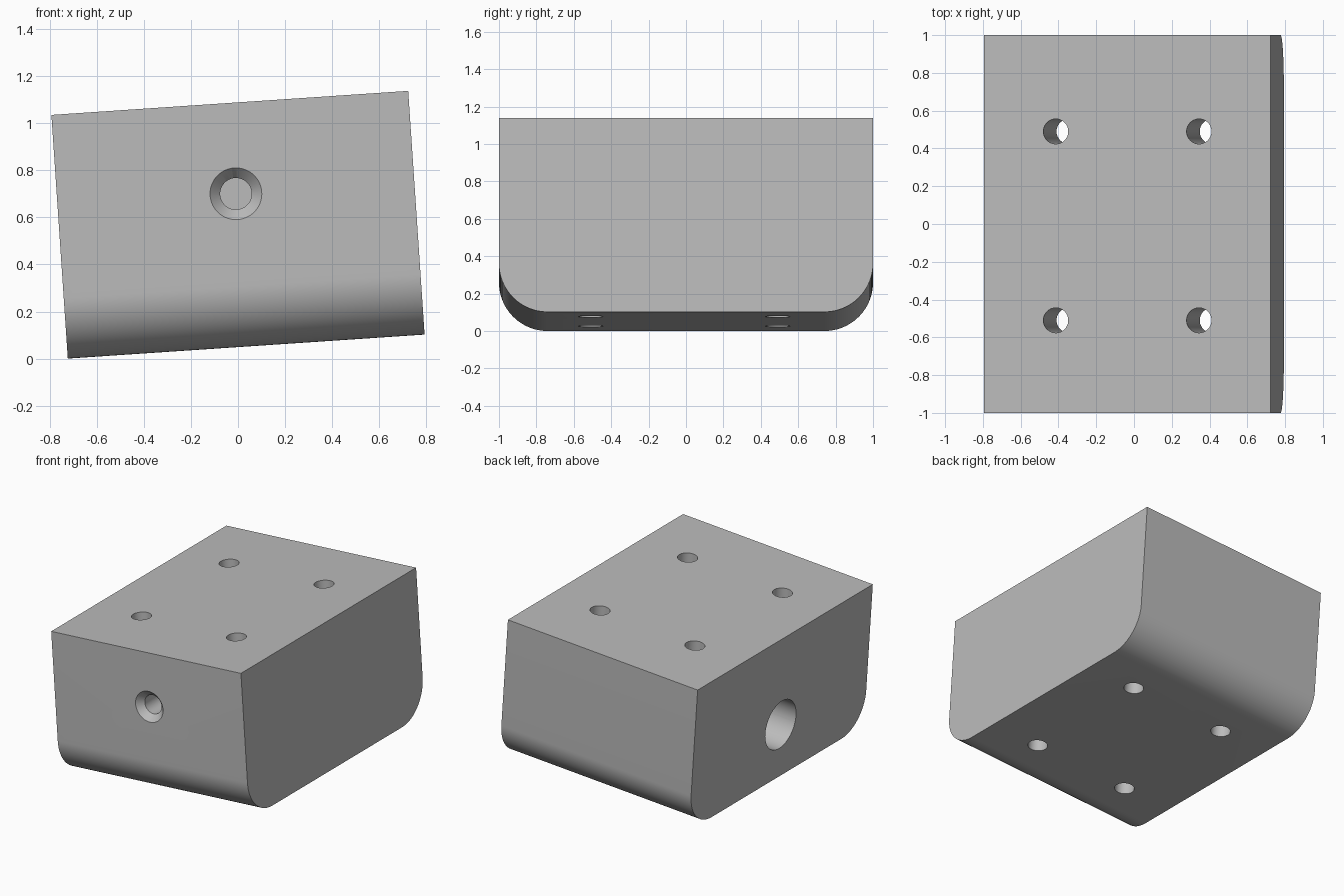
import bpy
import bmesh
import math
from mathutils import Matrix, Vector

cube = bpy.data.objects.get("Cube")
if cube:
    bpy.data.objects.remove(cube, do_unlink=True)

WIDTH, DEPTH, HEIGHT = 1.52, 2.0, 1.038
TILT = math.radians(3.85)
FILLET = 0.26
MID_Y = -0.01          # centre line of the drilled holes

grey = bpy.data.materials.new("light grey")
grey.use_nodes = True
colour = (0.5, 0.5, 0.5, 1)
grey.diffuse_color = colour
grey.node_tree.nodes["Principled BSDF"].inputs["Base Color"].default_value = colour


def add_object(name, bm):
    bmesh.ops.recalc_face_normals(bm, faces=bm.faces)
    mesh = bpy.data.meshes.new(name)
    bm.to_mesh(mesh)
    bm.free()
    mesh.materials.append(grey)
    obj = bpy.data.objects.new(name, mesh)
    bpy.context.collection.objects.link(obj)
    return obj


def drill(target, name, start, end, r1, r2=None):
    """Cut a round or tapered hole between two points."""
    start, end = Vector(start), Vector(end)
    axis = end - start
    turn = axis.to_track_quat('Z', 'Y').to_matrix().to_4x4()
    bm = bmesh.new()
    bmesh.ops.create_cone(bm, cap_ends=True, segments=64, radius1=r1,
                          radius2=r1 if r2 is None else r2, depth=axis.length,
                          matrix=Matrix.Translation((start + end) / 2) @ turn)
    cutter = add_object(name, bm)
    cutter.hide_render = True
    mod = target.modifiers.new(name, 'BOOLEAN')
    mod.operation = 'DIFFERENCE'
    mod.solver = 'EXACT'
    mod.object = cutter
    bpy.context.view_layer.objects.active = target
    bpy.ops.object.modifier_apply(modifier=name)
    bpy.data.objects.remove(cutter, do_unlink=True)


# Block: profile with two rounded lower corners, extruded across the width
hy, hz, hx = DEPTH / 2, HEIGHT / 2, WIDTH / 2
profile = [(hy, hz), (-hy, hz)]
for side in (-1, 1):
    for i in range(25):
        a = math.pi / 2 * i / 24 + (math.pi if side < 0 else 1.5 * math.pi)
        profile.append((side * (hy - FILLET) + FILLET * math.cos(a),
                        FILLET - hz + FILLET * math.sin(a)))
bm = bmesh.new()
face = bm.faces.new([bm.verts.new((-hx, y, z)) for y, z in profile])
extruded = bmesh.ops.extrude_face_region(bm, geom=[face], use_keep_orig=True)
moved = [g for g in extruded["geom"] if isinstance(g, bmesh.types.BMVert)]
bmesh.ops.translate(bm, verts=moved, vec=(WIDTH, 0, 0))
block = add_object("mounting_block", bm)

# Four vertical bolt holes
for x in (-0.38, 0.38):
    for y in (MID_Y - 0.5, MID_Y + 0.5):
        drill(block, "bolt_hole", (x, y, -1), (x, y, 1), 0.066)

# Blind rod socket in the side
drill(block, "rod_socket", (-1, MID_Y, -0.13), (0.5, MID_Y, -0.13), 0.175)

# Countersunk blind screw hole in the front
drill(block, "screw_hole", (0, -1.1, 0.132), (0, -0.1, 0.132), 0.067)
drill(block, "countersink", (0, -1.045, 0.132), (0, -0.955, 0.132), 0.153, 0.067)

# Tilt the block and stand it on the ground
block.rotation_euler = (0, -TILT, 0)
block.location = (0, 0, (WIDTH * math.sin(TILT) + HEIGHT * math.cos(TILT)) / 2)

bpy.ops.object.select_all(action='DESELECT')
block.select_set(True)
bpy.context.view_layer.objects.active = block
bpy.ops.object.shade_smooth_by_angle(angle=math.radians(30))
